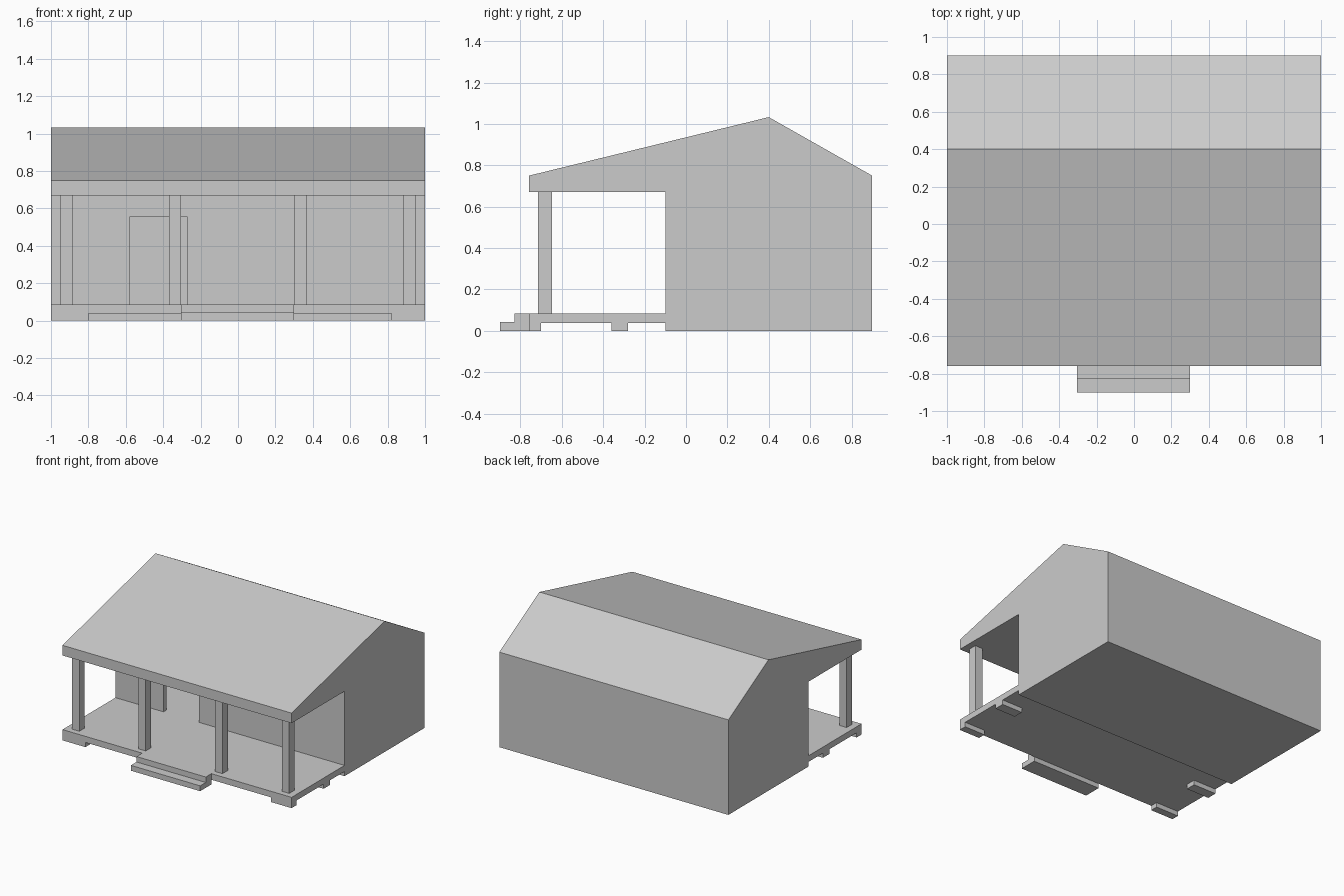
import bpy, bmesh

if "Cube" in bpy.data.objects:
    bpy.data.objects.remove(bpy.data.objects["Cube"])


def make_object(name, bm):
    bmesh.ops.recalc_face_normals(bm, faces=bm.faces)
    mesh = bpy.data.meshes.new(name)
    bm.to_mesh(mesh)
    bm.free()
    obj = bpy.data.objects.new(name, mesh)
    bpy.context.collection.objects.link(obj)
    return obj


def extrude_x(name, profile, x0, x1):
    """Extrude a (y, z) profile from x0 to x1."""
    bm = bmesh.new()
    face = bm.faces.new([bm.verts.new((x0, y, z)) for y, z in profile])
    out = bmesh.ops.extrude_face_region(bm, geom=[face])
    verts = [v for v in out["geom"] if isinstance(v, bmesh.types.BMVert)]
    bmesh.ops.translate(bm, verts=verts, vec=(x1 - x0, 0, 0))
    return make_object(name, bm)


def box(name, x0, x1, y0, y1, z0, z1):
    return extrude_x(name, [(y0, z0), (y1, z0), (y1, z1), (y0, z1)], x0, x1)


def cut(target, cutter):
    mod = target.modifiers.new(cutter.name, 'BOOLEAN')
    mod.operation = 'DIFFERENCE'
    mod.solver = 'EXACT'
    mod.object = cutter
    cutter.hide_render = True
    cutter.hide_set(True)


FRONT, WALL, BACK = -0.76, -0.10, 0.90
DECK, CEILING, EAVE = 0.085, 0.67, 0.75
THICK = 0.035

# House shell with the roof running out over the porch
house = extrude_x("house_shell", [
    (WALL, 0), (BACK, 0), (BACK, EAVE), (0.40, 1.033),
    (FRONT, EAVE), (FRONT, CEILING), (WALL, CEILING)], -1, 1)

# Hollow room and doorway
cut(house, box("room_cutter", -1 + THICK, 1 - THICK,
               WALL + THICK, BACK - THICK, DECK, CEILING))
cut(house, box("doorway_cutter", -0.58, -0.27,
               WALL - 0.1, WALL + 0.1, DECK, 0.555))

# Porch deck
box("porch_deck", -1, 1, FRONT, WALL, 0.037, DECK)

# Deck feet at both ends
for row, (y0, y1) in {"front": (FRONT, -0.70), "middle": (-0.36, -0.28)}.items():
    box(f"{row}_left_foot", -1, -0.80, y0, y1, 0, 0.037)
    box(f"{row}_right_foot", 0.82, 1, y0, y1, 0, 0.037)

# Porch posts
for i, x in enumerate((-0.95, -0.37, 0.30, 0.883)):
    box(f"porch_post_{i + 1}", x, x + 0.065, -0.715, -0.647, DECK, CEILING)

# Entrance steps
extrude_x("entrance_steps", [
    (-0.90, 0), (FRONT, 0), (FRONT, DECK),
    (-0.83, DECK), (-0.83, 0.042), (-0.90, 0.042)], -0.305, 0.30)
